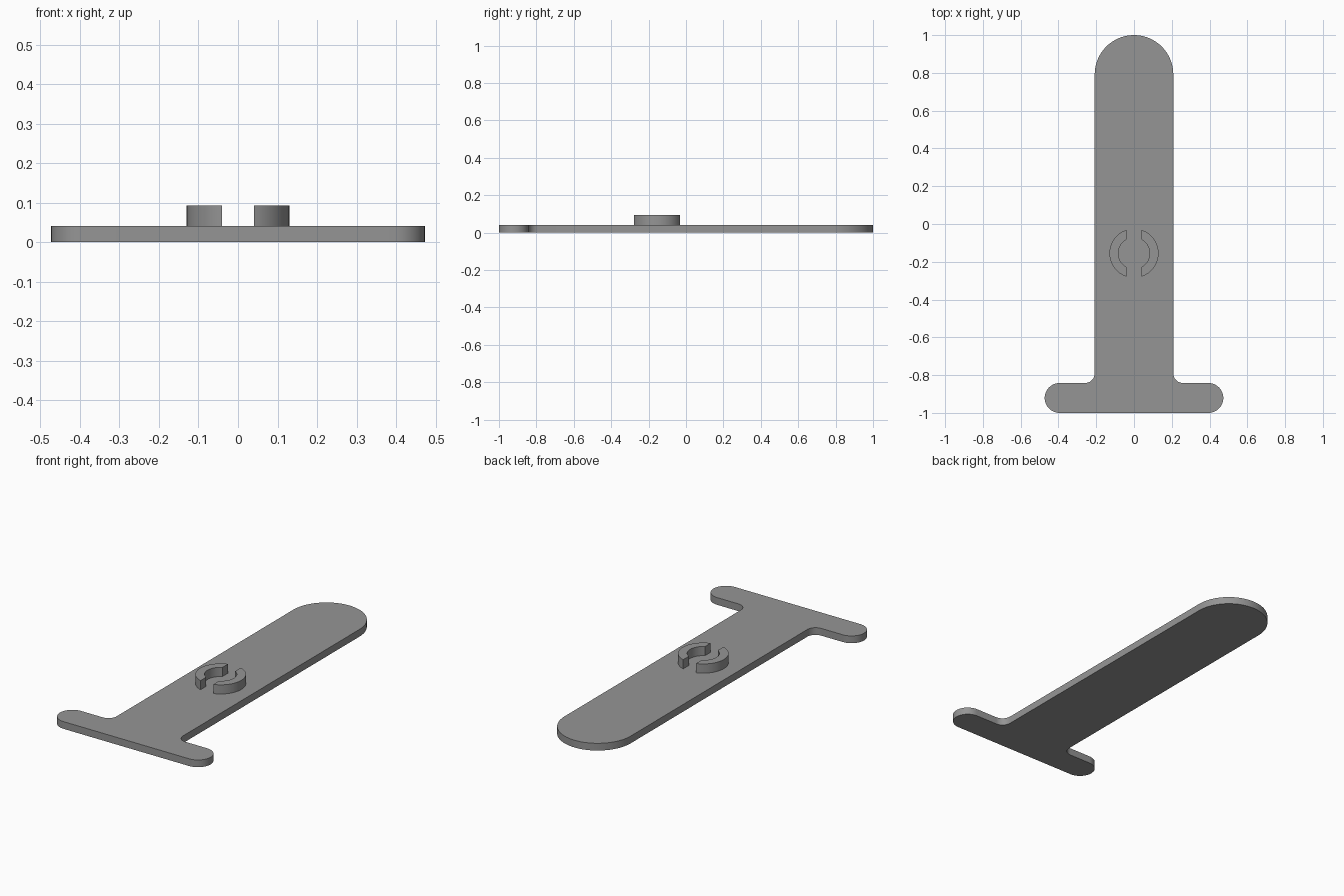
import bpy
import bmesh
from math import radians, cos, sin, acos, asin, degrees

if "Cube" in bpy.data.objects:
    bpy.data.objects.remove(bpy.data.objects["Cube"])

grey = bpy.data.materials.new("plain grey")
grey.diffuse_color = (0.3, 0.3, 0.3, 1)
grey.use_nodes = True
grey.node_tree.nodes["Principled BSDF"].inputs["Base Color"].default_value = grey.diffuse_color


def arc(cx, cy, r, a0, a1, n):
    """Points along an arc, angles in degrees."""
    return [(cx + r * cos(radians(a0 + (a1 - a0) * i / n)),
             cy + r * sin(radians(a0 + (a1 - a0) * i / n))) for i in range(n + 1)]


def extrude_outline(name, points, z0, z1):
    """Flat outline pulled up into a solid plate."""
    bm = bmesh.new()
    face = bm.faces.new([bm.verts.new((x, y, z0)) for x, y in points])
    top = bmesh.ops.extrude_face_region(bm, geom=[face])["geom"]
    bmesh.ops.translate(bm, vec=(0, 0, z1 - z0),
                        verts=[g for g in top if isinstance(g, bmesh.types.BMVert)])
    bmesh.ops.recalc_face_normals(bm, faces=bm.faces)
    mesh = bpy.data.meshes.new(name)
    bm.to_mesh(mesh)
    bm.free()
    mesh.materials.append(grey)
    obj = bpy.data.objects.new(name, mesh)
    bpy.context.collection.objects.link(obj)
    bpy.ops.object.select_all(action='DESELECT')
    obj.select_set(True)
    bpy.context.view_layer.objects.active = obj
    bpy.ops.object.shade_smooth_by_angle(angle=radians(30))
    return obj


# T-shaped plate: rounded crossbar end, inside fillet, rounded tip
THICK = 0.041
STEM, BAR, BAR_TOP, FILLET = 0.208, 0.473, -0.842, 0.052
end_r = (BAR_TOP + 1) / 2
right = arc(BAR - end_r, -1 + end_r, end_r, -90, 90, 24)
right += arc(STEM + FILLET, BAR_TOP + FILLET, FILLET, 270, 180, 12)
right += arc(0, 1 - STEM, STEM, 0, 90, 24)
left = [(-x, y) for x, y in reversed(right[:-1])]
extrude_outline("plate", right + left, 0, THICK)

# Split ring: two raised arcs with a straight gap between them
CY, OUTER, INNER, GAP = -0.155, 0.13, 0.083, 0.04
ao, ai = degrees(acos(GAP / OUTER)), degrees(acos(GAP / INNER))
segment = arc(0, CY, OUTER, -ao, ao, 24) + arc(0, CY, INNER, ai, -ai, 20)
for side, name in ((1, "ring_half_right"), (-1, "ring_half_left")):
    extrude_outline(name, [(side * x, y) for x, y in segment], THICK, 0.093)
